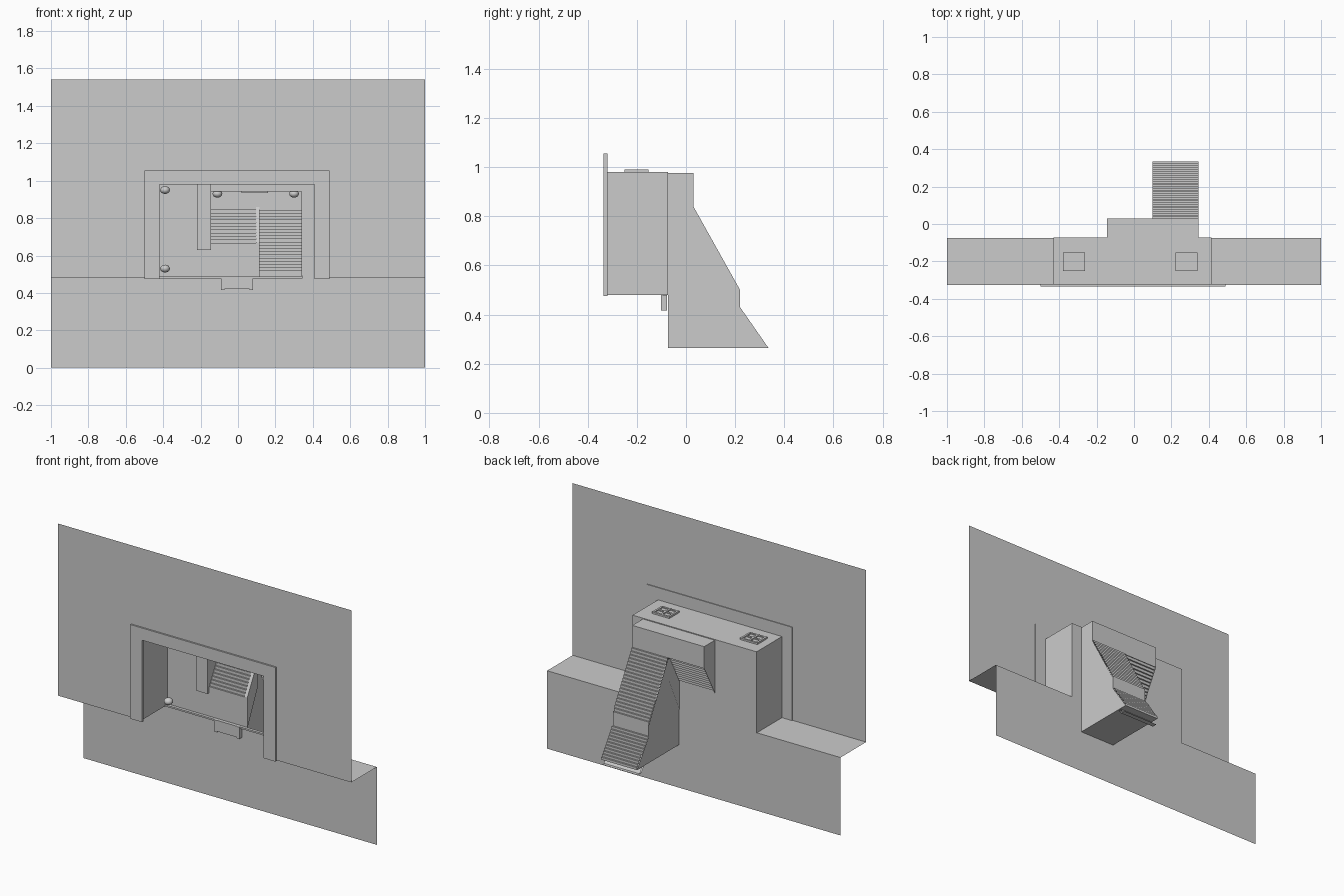
import bpy, bmesh
from mathutils import Vector

old = bpy.data.objects.get("Cube")
if old:
    bpy.data.objects.remove(old, do_unlink=True)

grey = bpy.data.materials.new("plain_grey")
grey.use_nodes = True
grey.diffuse_color = (0.6, 0.6, 0.6, 1)
grey.node_tree.nodes["Principled BSDF"].inputs["Base Color"].default_value = (0.6, 0.6, 0.6, 1)


def finish(name, bm):
    mesh = bpy.data.meshes.new(name)
    bm.to_mesh(mesh)
    bm.free()
    mesh.materials.append(grey)
    obj = bpy.data.objects.new(name, mesh)
    bpy.context.collection.objects.link(obj)
    return obj


def boxes(name, *bounds):
    """Several boxes, each as a pair of opposite corners."""
    bm = bmesh.new()
    for lo, hi in bounds:
        lo, hi = Vector(lo), Vector(hi)
        geo = bmesh.ops.create_cube(bm, size=1)
        for v in geo["verts"]:
            v.co = (lo + hi) / 2 + v.co * (hi - lo)
    return finish(name, bm)


def rects(name, y, *areas):
    """Upright sheets facing the front, each as x0, x1, z0, z1."""
    bm = bmesh.new()
    for x0, x1, z0, z1 in areas:
        bm.faces.new([bm.verts.new(p) for p in
                      ((x0, y, z0), (x1, y, z0), (x1, y, z1), (x0, y, z1))])
    return finish(name, bm)


def strip(name, path, x0, x1, flip=False):
    """Sweep an open y-z path across x."""
    bm = bmesh.new()
    rows = [(bm.verts.new((x0, y, z)), bm.verts.new((x1, y, z))) for y, z in path]
    for (a, b), (c, d) in zip(rows, rows[1:]):
        bm.faces.new((a, c, d, b) if flip else (a, b, d, c))
    return finish(name, bm)


def side(name, outline, x, flip=False):
    """Flat cheek panel from a closed y-z outline."""
    bm = bmesh.new()
    face = bm.faces.new([bm.verts.new((x, y, z)) for y, z in outline])
    if flip:
        face.normal_flip()
    return finish(name, bm)


def steps(start, end, count):
    """Stair path that rises or falls from start to end."""
    (y0, z0), (y1, z1) = start, end
    pts = [start]
    for i in range(count):
        z = z0 + (z1 - z0) * (i + 1) / count
        y = y0 + (y1 - y0) * (i + 1) / count
        pts += [(pts[-1][0], z), (y, z)] if z1 > z0 else [(y, pts[-1][1]), (y, z)]
    return pts


FRONT, BACK, REAR = -0.325, -0.073, 0.03      # facade, room back, landing back
LEDGE, ROOF, BASE = 0.48, 0.98, 0.265
L, R = -0.43, 0.415                            # room sides
DL, MID, DR = -0.145, 0.1, 0.345               # doorway and flight edges

# Facade with opening, stepped back below the ledge
rects("upper_wall", FRONT, (-1, L, LEDGE, 1.54), (R, 1, LEDGE, 1.54), (L, R, ROOF, 1.54))
rects("lower_wall", -0.076, (-1, 1, 0, LEDGE))
for name, x0, x1 in (("ledge_right", -1, L), ("ledge_left", R, 1)):
    strip(name, [(FRONT, LEDGE), (-0.076, LEDGE)], x0, x1)

# Surround of the opening
boxes("opening_surround",
      ((-0.5, -0.335, 0.475), (-0.42, -0.32, 1.055)),
      ((0.41, -0.335, 0.475), (0.49, -0.32, 1.055)),
      ((-0.42, -0.335, ROOF), (0.41, -0.32, 1.055)))

# Entrance room
room = [(FRONT, LEDGE), (BACK, LEDGE), (BACK, ROOF), (FRONT, ROOF)]
side("room_side_right", room, L, True)
side("room_side_left", room, R)
strip("room_roof", [(FRONT, ROOF), (BACK, ROOF)], L, R)
rects("room_back_wall", BACK, (L, DL, LEDGE, ROOF), (DL, MID, LEDGE, 0.65),
      (DL, DR, 0.95, ROOF), (DR, R, BASE, ROOF))
boxes("hanging_post", ((-0.22, -0.092, 0.63), (DL, BACK, ROOF)))
boxes("door_trim", ((DL, -0.08, 0.943), (DR, BACK, 0.952)),
      ((DR - 0.005, -0.08, 0.49), (DR, BACK, 0.95)))

# Floor trim and sill plate dropping below it
boxes("floor_trim", ((L, -0.095, 0.478), (-0.09, -0.077, 0.488)),
      ((0.08, -0.095, 0.478), (DR, -0.077, 0.488)))
boxes("sill_plate", ((-0.073, -0.098, 0.42), (0.062, -0.077, 0.488)),
      ((-0.092, -0.101, 0.416), (-0.073, -0.077, 0.488)),
      ((0.062, -0.101, 0.416), (0.081, -0.077, 0.488)))

# Landing hood behind the doorway
top = ROOF - 0.005
strip("landing_hood", [(BACK, top), (REAR, top), (REAR, 0.84)], DL, DR)
side("landing_side", [(BACK, 0.65), (REAR, 0.84), (REAR, top), (BACK, top)], DL, True)

# Rising flight
strip("upper_flight", steps((BACK, 0.65), (REAR, 0.845), 11), DL, MID)

# Falling shaft with ribbed back
slope = [(REAR, 0.84), (0.22, 0.5), (0.22, 0.43), (0.335, BASE)]
ribs = steps(slope[0], slope[1], 20) + steps(slope[2], slope[3], 11)
strip("shaft_back", ribs, MID, DR)
strip("shaft_floor", [(BACK, BASE), slope[-1]], MID, DR, True)
side("shaft_side_right", [(BACK, BASE), *reversed(slope), (BACK, 0.65)], MID, True)
side("shaft_side_left", [(BACK, BASE), *reversed(slope), (REAR, top), (BACK, top)], DR)
strip("shaft_lip", [(0.265, BASE), (0.293, 0.23), (0.325, 0.23)], MID, DR)
strip("shaft_lip_brace", [(0.283, BASE), (0.308, 0.232)], MID, DR)

# Divider between the flights
rail = [(BACK, 0.48), (REAR, 0.7), (REAR, 0.86), (BACK, 0.67)]
for name, x, flip in (("divider_right", 0.095, True), ("divider_left", 0.115, False)):
    side(name, rail, x, flip)
strip("divider_cap", [rail[3], rail[2]], 0.095, 0.115)
strip("divider_end", [rail[0], rail[3]], 0.095, 0.115)

# Four-pane skylights
for name, cx in (("skylight_right", -0.32), ("skylight_left", 0.28)):
    bars = []
    for d in (-1, 0, 1):
        x, y = cx + d * 0.053, -0.202 + d * 0.043
        bars.append(((x - 0.006, -0.25, ROOF), (x + 0.006, -0.154, 0.991)))
        bars.append(((cx - 0.059, y - 0.006, ROOF), (cx + 0.059, y + 0.006, 0.99)))
    bars.append(((cx - 0.05, -0.24, ROOF), (cx + 0.05, -0.16, 0.984)))
    boxes(name, *bars)

# Small round lamps and a ceiling bar
lamps = [(-0.39, -0.12, 0.95), (-0.39, -0.12, 0.53), (-0.11, -0.05, 0.93), (0.3, -0.05, 0.93)]
for i, spot in enumerate(lamps):
    bm = bmesh.new()
    bmesh.ops.create_uvsphere(bm, u_segments=12, v_segments=8, radius=0.026)
    for v in bm.verts:
        v.co.z *= 0.8
    lamp = finish(f"lamp_{i + 1}", bm)
    lamp.data.shade_smooth()
    lamp.location = spot
boxes("ceiling_light_bar", ((0.02, -0.05, 0.935), (0.16, -0.02, 0.945)))
